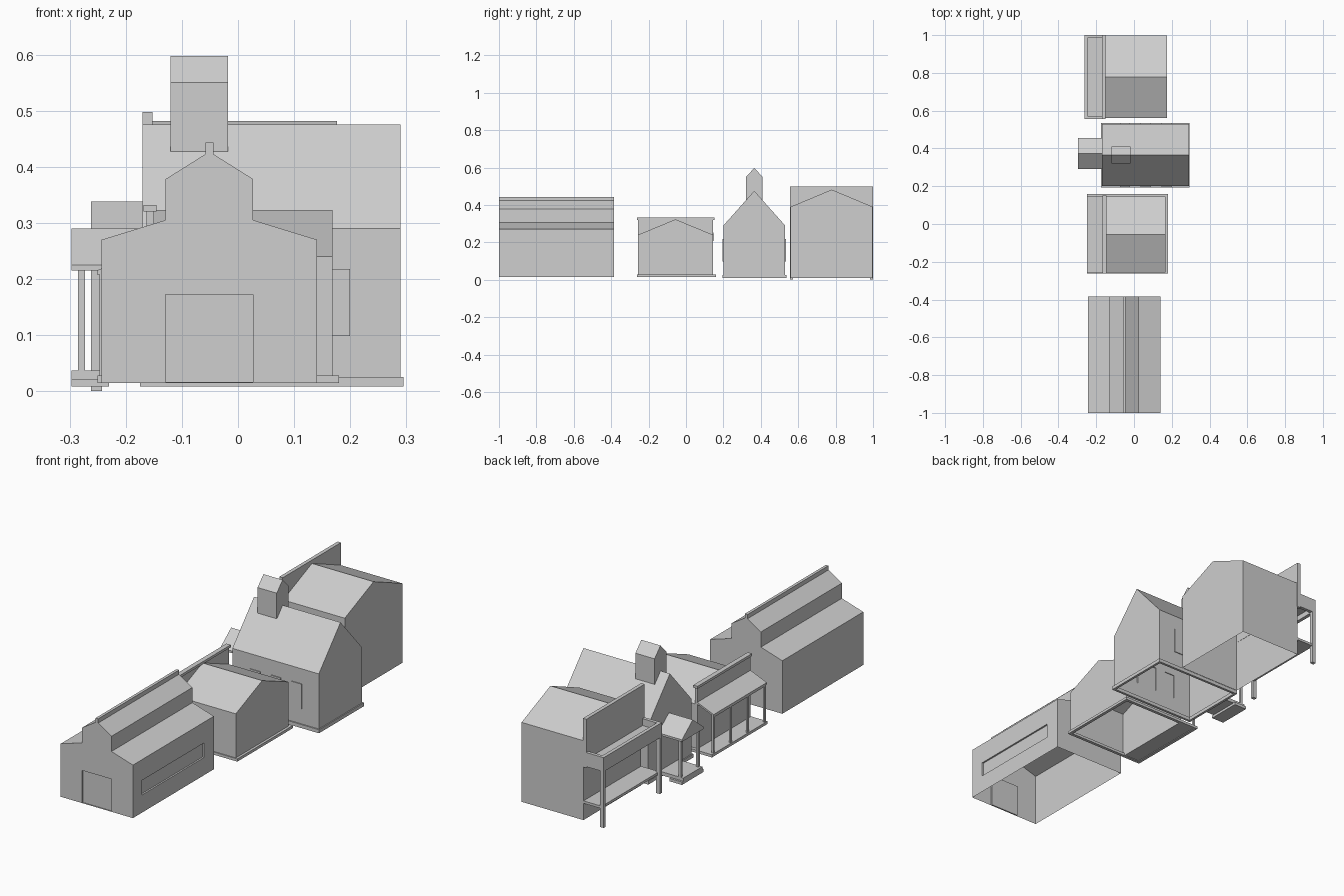
import bpy, bmesh
from mathutils import Vector

if "Cube" in bpy.data.objects:
    bpy.data.objects.remove(bpy.data.objects["Cube"], do_unlink=True)

grey = bpy.data.materials.new("plain grey")
grey.use_nodes = True
GREY = (0.62, 0.62, 0.62, 1)
grey.diffuse_color = GREY
grey.node_tree.nodes["Principled BSDF"].inputs["Base Color"].default_value = GREY


def finish(name, bm):
    mesh = bpy.data.meshes.new(name)
    bm.to_mesh(mesh)
    bm.free()
    mesh.materials.append(grey)
    obj = bpy.data.objects.new(name, mesh)
    bpy.context.collection.objects.link(obj)
    return obj


def box(name, x, y, z):
    bm = bmesh.new()
    bmesh.ops.create_cube(bm, size=1)
    for v in bm.verts:
        v.co = [(r[0] + r[1]) / 2 + c * (r[1] - r[0]) for c, r in zip(v.co, (x, y, z))]
    return finish(name, bm)


def prism(profile, axis, lo, hi, open_bottom=True):
    """Extrude a (side, z) profile along x or y; its last edge is the floor."""
    bm = bmesh.new()
    place = (lambda s, z, t: (t, s, z)) if axis == "x" else (lambda s, z, t: (s, t, z))
    a = [bm.verts.new(place(s, z, lo)) for s, z in profile]
    b = [bm.verts.new(place(s, z, hi)) for s, z in profile]
    bm.faces.new(a)
    bm.faces.new(b)
    n = len(profile)
    for i in range(n - 1 if open_bottom else n):
        j = (i + 1) % n
        bm.faces.new((a[i], a[j], b[j], b[i]))
    bmesh.ops.recalc_face_normals(bm, faces=bm.faces)
    return bm


def gable(y0, y1, floor, eave, ridge):
    return [(y0, floor), (y0, eave), ((y0 + y1) / 2, ridge), (y1, eave), (y1, floor)]


def panel(bm, normal, span, z, depth):
    """Cut a rectangle into the wall facing normal and push it out by depth."""
    normal = Vector(normal)
    side = Vector((abs(normal.y), abs(normal.x), 0))
    up = Vector((0, 0, 1))
    middle = side * sum(span) / 2 + up * sum(z) / 2
    for axis, values in ((side, span), (up, z)):
        for value in values:
            faces = [f for f in bm.faces if f.normal.dot(normal) > 0.99]
            geom = set(faces)
            for f in faces:
                geom.update(f.edges, f.verts)
            bmesh.ops.bisect_plane(bm, geom=list(geom), plane_co=axis * value, plane_no=axis)
            bm.normal_update()

    def inside(f):
        c = f.calc_center_median()
        return (f.normal.dot(normal) > 0.99 and abs((c - middle).dot(side)) < (span[1] - span[0]) / 2
                and abs((c - middle).z) < (z[1] - z[0]) / 2)
    chosen = [f for f in bm.faces if inside(f)]
    out = bmesh.ops.extrude_face_region(bm, geom=chosen)["geom"]
    bmesh.ops.delete(bm, geom=[f for f in chosen if f.is_valid], context="FACES_ONLY")
    moved = [v for v in out if isinstance(v, bmesh.types.BMVert)]
    bmesh.ops.translate(bm, verts=moved, vec=normal * depth)
    bm.normal_update()


def sill(name, x, y, z, w):
    """Open foundation frame of four strips."""
    box(name + "_right", (x[0], x[0] + w), y, z)
    box(name + "_left", (x[1] - w, x[1]), y, z)
    box(name + "_front", x, (y[0], y[0] + w), z)
    box(name + "_back", x, (y[1] - w, y[1]), z)


# Barn with raised centre roof, door and long side window
mid = -0.051
half = [(0.192, 0.015), (0.192, 0.27), (0.078, 0.305), (0.078, 0.378), (0, 0.427)]
outline = [(mid - s, z) for s, z in half] + [(mid + s, z) for s, z in half[-2::-1]]
barn = prism(outline, "y", -1, -0.385)
panel(barn, (0, -1, 0), (-0.129, 0.027), (0.016, 0.172), -0.006)
panel(barn, (1, 0, 0), (-0.93, -0.46), (0.1, 0.17), -0.008)
finish("barn", barn)
box("barn_ridge", (mid - 0.007, mid + 0.007), (-1, -0.385), (0.42, 0.443))

# Shop with false front and sloping porch roof
finish("shop_body", prism(gable(-0.257, 0.145, 0.015, 0.24, 0.323), "x", -0.155, 0.168))
box("shop_false_front", (-0.163, -0.15), (-0.257, 0.145), (0.015, 0.322))
box("shop_front_cap", (-0.168, -0.145), (-0.262, 0.152), (0.32, 0.332))
sill("shop_sill", (-0.25, 0.18), (-0.262, 0.16), (0.015, 0.028), 0.015)
box("shop_deck", (-0.25, -0.155), (-0.262, 0.16), (0.018, 0.028))
slope = [(-0.25, 0.207), (-0.25, 0.216), (-0.16, 0.253), (-0.16, 0.244)]
finish("shop_porch_roof", prism(slope, "y", -0.257, 0.147, False))
box("shop_porch_beam", (-0.247, -0.238), (-0.255, 0.145), (0.2, 0.21))
for i in range(4):
    y = -0.255 + i * 0.13
    box(f"shop_post_{i + 1}", (-0.247, -0.238), (y, y + 0.01), (0.028, 0.205))

# Chapel with three tall windows along each side
chapel = prism(gable(0.2, 0.53, 0.01, 0.29, 0.475), "x", -0.17, 0.29)
for side in (-1, 1):
    for i in range(3):
        x = -0.075 + i * 0.11
        panel(chapel, (0, side, 0), (x, x + 0.055), (0.098, 0.218), 0.004)
finish("chapel", chapel)
sill("chapel_sill", (-0.175, 0.295), (0.194, 0.536), (0.008, 0.025), 0.012)
finish("chapel_cupola", prism(gable(0.32, 0.41, 0.427, 0.55, 0.597), "x", -0.12, -0.018))

# Chapel porch
finish("chapel_porch_roof", prism(gable(0.29, 0.455, 0.215, 0.225, 0.29), "x", -0.297, -0.17, False))
box("chapel_porch_step", (-0.297, -0.23), (0.29, 0.455), (0.008, 0.022))
box("chapel_porch_floor", (-0.297, -0.17), (0.3, 0.445), (0.02, 0.037))
for name, y in (("front", 0.302), ("back", 0.433)):
    box(f"chapel_post_{name}", (-0.285, -0.273), (y, y + 0.012), (0.037, 0.216))

# Hall with tall false front
finish("hall_body", prism(gable(0.56, 0.998, 0.008, 0.39, 0.482), "x", -0.153, 0.176))
box("hall_false_front", (-0.17, -0.152), (0.557, 1), (0.264, 0.498))

# Hall porch: tray roof, raised deck and long posts
top = (0.27, 0.338)
box("hall_porch_ceiling", (-0.26, -0.16), (0.56, 0.998), (0.295, 0.305))
box("hall_porch_fascia", (-0.262, -0.245), (0.557, 1), top)
for name, y in (("front", 0.557), ("back", 0.984)):
    box(f"hall_porch_end_{name}", (-0.262, -0.16), (y, y + 0.016), top)
    box(f"hall_post_{name}", (-0.262, -0.242), (y, y + 0.016), (0, 0.275))
box("hall_deck", (-0.25, -0.153), (0.56, 0.997), (0.088, 0.1))
